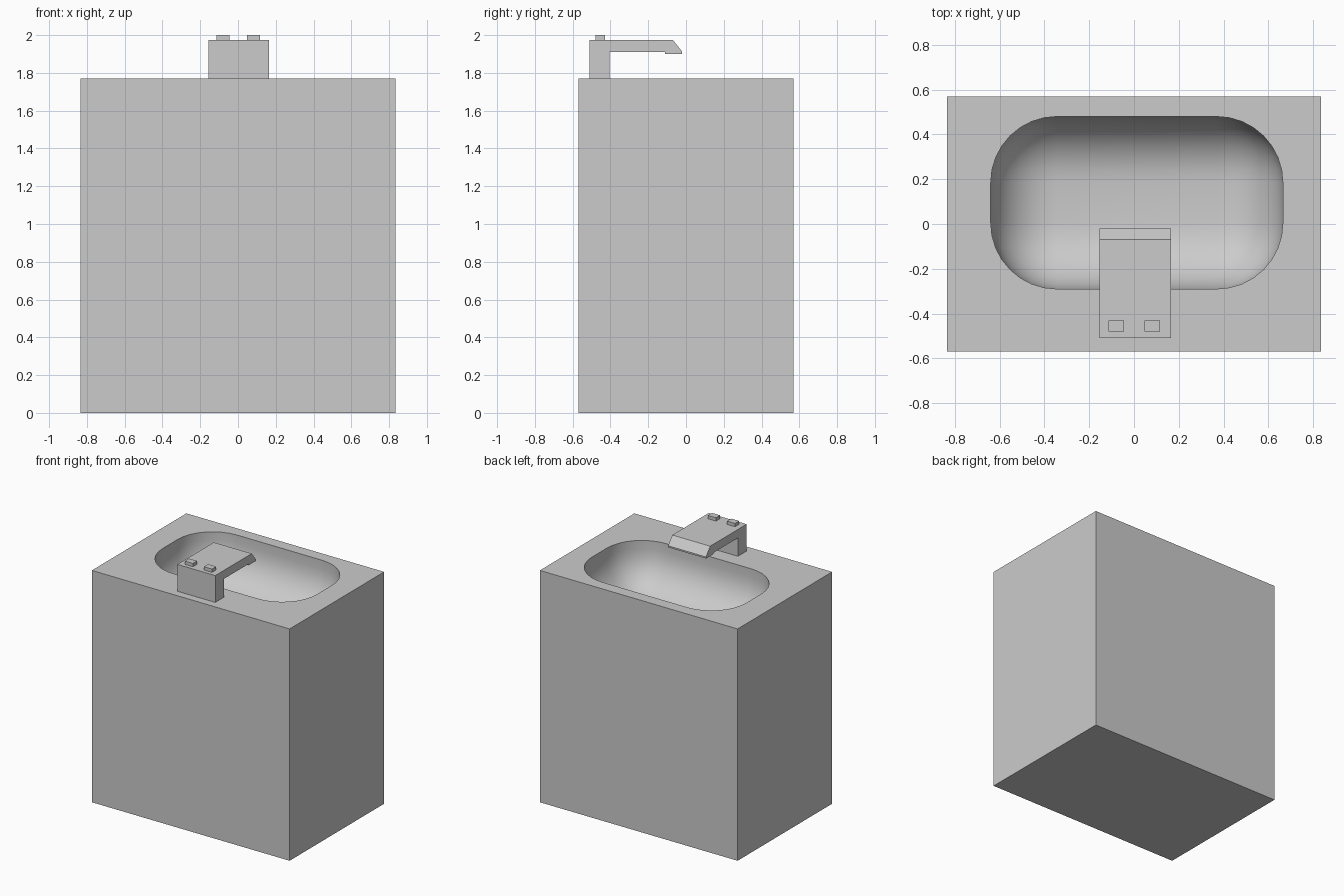
import bpy, bmesh

if "Cube" in bpy.data.objects:
    bpy.data.objects.remove(bpy.data.objects["Cube"])


def add_object(name, bm):
    bmesh.ops.recalc_face_normals(bm, faces=bm.faces[:])
    mesh = bpy.data.meshes.new(name)
    bm.to_mesh(mesh)
    bm.free()
    obj = bpy.data.objects.new(name, mesh)
    bpy.context.collection.objects.link(obj)
    return obj


def box(name, x, y, z, radius=0.0, segments=8):
    bm = bmesh.new()
    bmesh.ops.create_cube(bm, size=1)
    for v in bm.verts:
        for i, (a, b) in enumerate((x, y, z)):
            v.co[i] = a if v.co[i] < 0 else b
    if radius:
        bmesh.ops.bevel(bm, geom=bm.edges[:], offset=radius, segments=segments,
                        profile=0.5, affect='EDGES', clamp_overlap=True)
    return add_object(name, bm)


TOP = 1.77

# Cabinet block with the rounded basin carved out of its top
cabinet = box("cabinet", (-0.835, 0.835), (-0.57, 0.57), (0, TOP))
cutter = box("basin_cutter", (-0.64, 0.665), (-0.29, 0.48),
             (TOP - 0.36, TOP + 0.36), radius=0.295)
cutter.hide_render = True
carve = cabinet.modifiers.new("basin", 'BOOLEAN')
carve.operation = 'DIFFERENCE'
carve.solver = 'EXACT'
carve.object = cutter
bpy.context.view_layer.objects.active = cabinet
cabinet.select_set(True)
bpy.ops.object.modifier_apply(modifier="basin")
bpy.ops.object.shade_smooth_by_angle(angle=0.6)
bpy.data.objects.remove(cutter)

# Faucet: side profile (y, z) extruded along x
profile = [(-0.51, TOP), (-0.405, TOP), (-0.405, 1.91), (-0.11, 1.91),
           (-0.11, 1.90), (-0.02, 1.90), (-0.02, 1.912), (-0.07, 1.975),
           (-0.51, 1.975)]
bm = bmesh.new()
side = bm.faces.new([bm.verts.new((-0.155, y, z)) for y, z in profile])
ext = bmesh.ops.extrude_face_region(bm, geom=[side], use_keep_orig=True)
bmesh.ops.translate(bm, vec=(0.32, 0, 0),
                    verts=[g for g in ext["geom"] if isinstance(g, bmesh.types.BMVert)])
add_object("faucet", bm)

# Two tap buttons
for label, x in (("left", -0.113), ("right", 0.048)):
    box(f"{label}_tap", (x, x + 0.068), (-0.48, -0.43), (1.97, 2.0))
